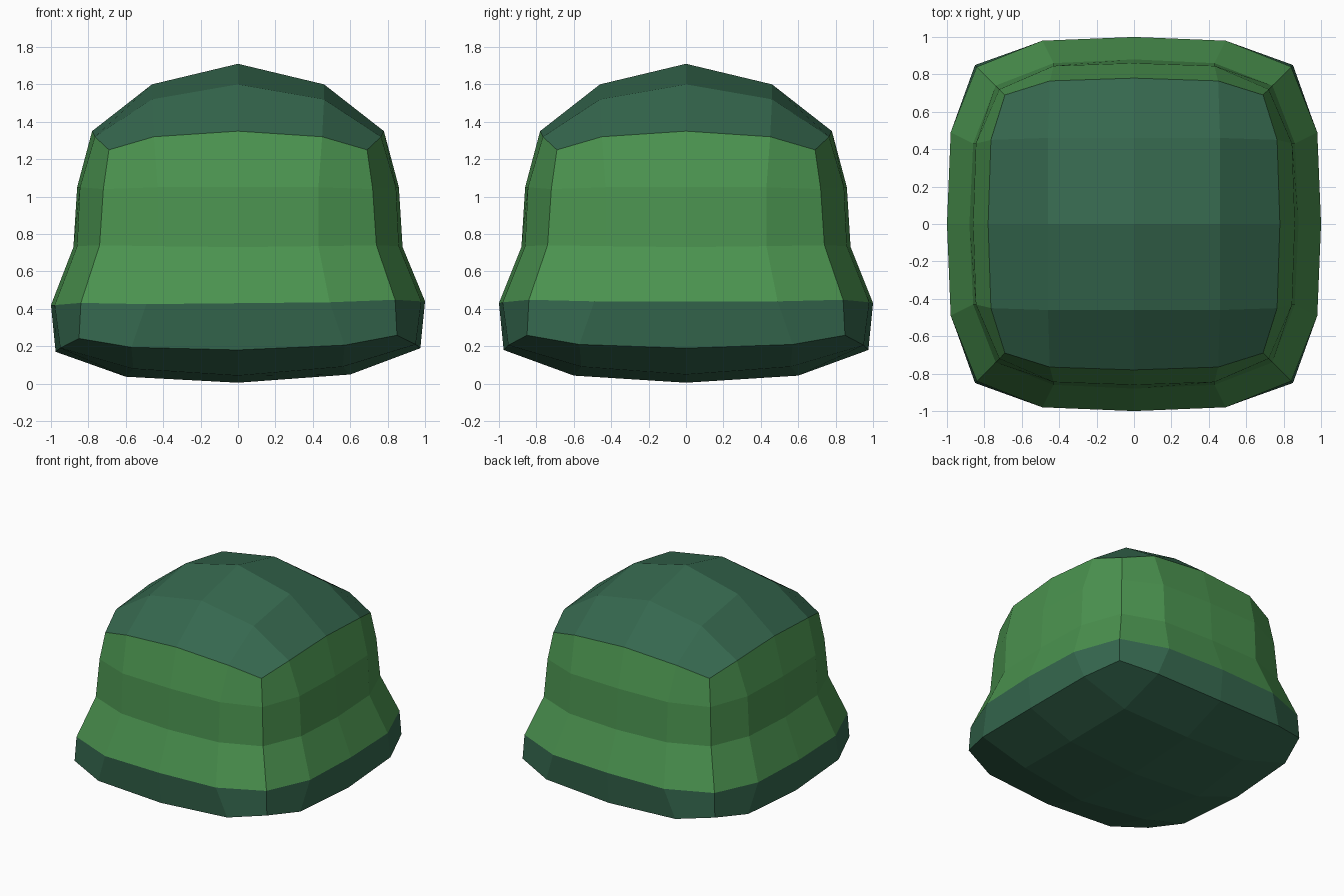
import bpy, bmesh

if "Cube" in bpy.data.objects:
    bpy.data.objects.remove(bpy.data.objects["Cube"])


def material(name, rgb):
    m = bpy.data.materials.new(name)
    m.diffuse_color = (*rgb, 1)
    m.use_nodes = True
    m.node_tree.nodes["Principled BSDF"].inputs["Base Color"].default_value = m.diffuse_color
    return m


leaf_green = material("leaf green", (0.070, 0.292, 0.079))
deep_green = material("deep teal green", (0.036, 0.138, 0.077))

# Rings from bottom to top: (middle out, z), (quarter along, out, z), (corner, z)
RINGS = [
    ((0.975, 0.18), (0.57, 0.95, 0.20), (0.85, 0.25)),
    ((1.00, 0.43), (0.49, 0.98, 0.43), (0.84, 0.44)),
    ((0.88, 0.73), (0.43, 0.86, 0.735), (0.74, 0.74)),
    ((0.86, 1.05), (0.43, 0.845, 1.05), (0.72, 1.04)),
    ((0.78, 1.35), (0.45, 0.765, 1.32), (0.69, 1.25)),
]
# Caps: centre z, (edge point, z), (diagonal point, z)
BOTTOM = (0.005, (0.60, 0.043), (0.56, 0.085))
TOP = (1.71, (0.46, 1.60), (0.46, 1.52))


def sign(v):
    return (v > 0) - (v < 0)


def rim_point(i, j, ring):
    """Point on a ring for grid position i, j in -2..2."""
    mid, quarter, corner = ring
    a, b = sorted((abs(i), abs(j)))
    if a == 0:
        lo, hi, z = 0, *mid
    elif a == 1:
        lo, hi, z = quarter
    else:
        lo, hi, z = corner[0], corner[0], corner[1]
    x, y = (hi, lo) if abs(i) == b else (lo, hi)
    return x * sign(i), y * sign(j), z


def cap_point(i, j, cap):
    """Inner point of a cap for i, j in -1..1."""
    centre, edge, diagonal = cap
    if i == 0 and j == 0:
        return 0, 0, centre
    r, z = diagonal if i and j else edge
    return r * i, r * j, z


bm = bmesh.new()
GRID = range(-2, 3)


def add(p):
    x, y, z = p
    tilt = 0.01 * x if z < 0.5 else 0      # the base leans slightly
    return bm.verts.new((x, y, z + tilt))


# Side walls
outline = ([(i, -2) for i in range(-2, 2)] + [(2, j) for j in range(-2, 2)]
           + [(i, 2) for i in range(2, -2, -1)] + [(-2, j) for j in range(2, -2, -1)])
loops = [{k: add(rim_point(*k, ring)) for k in outline} for ring in RINGS]
for level in range(len(RINGS) - 1):
    lower, upper = loops[level], loops[level + 1]
    for n, a in enumerate(outline):
        b = outline[(n + 1) % len(outline)]
        f = bm.faces.new((lower[a], lower[b], upper[b], upper[a]))
        f.material_index = 1 if level == 0 else 0

# Top and underside caps
for loop, cap in ((loops[0], BOTTOM), (loops[-1], TOP)):
    g = dict(loop)
    for i in (-1, 0, 1):
        for j in (-1, 0, 1):
            g[i, j] = add(cap_point(i, j, cap))
    for i in GRID[:-1]:
        for j in GRID[:-1]:
            f = bm.faces.new((g[i, j], g[i + 1, j], g[i + 1, j + 1], g[i, j + 1]))
            f.material_index = 1

bmesh.ops.recalc_face_normals(bm, faces=bm.faces[:])
mesh = bpy.data.meshes.new("bush")
bm.to_mesh(mesh)
bm.free()
mesh.materials.append(leaf_green)
mesh.materials.append(deep_green)
bush = bpy.data.objects.new("bush", mesh)
bpy.context.collection.objects.link(bush)
